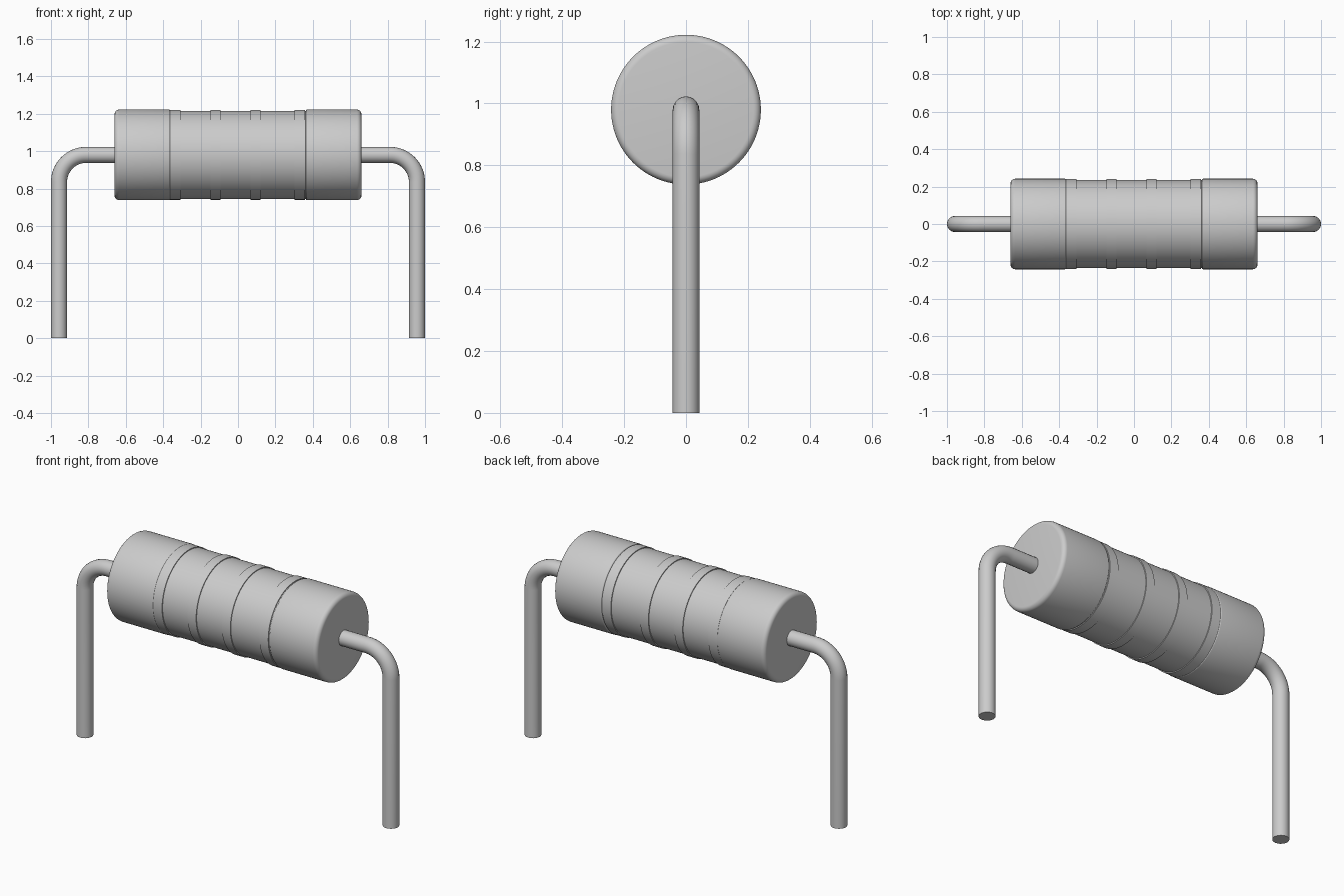
import bpy, bmesh, math

if "Cube" in bpy.data.objects:
    bpy.data.objects.remove(bpy.data.objects["Cube"], do_unlink=True)

AXIS_Z = 0.98      # height of the body's axis
WIRE_R = 0.043
WIRE_X = 0.957
BEND = 0.145

grey = bpy.data.materials.new("light_grey")
grey.use_nodes = True
grey.diffuse_color = (0.6, 0.6, 0.6, 1)
grey.node_tree.nodes["Principled BSDF"].inputs["Base Color"].default_value = (0.6, 0.6, 0.6, 1)


def finish(obj):
    obj.data.materials.clear()
    obj.data.materials.append(grey)
    bpy.ops.object.select_all(action='DESELECT')
    obj.select_set(True)
    bpy.context.view_layer.objects.active = obj
    bpy.ops.object.shade_smooth_by_angle(angle=math.radians(32))


def lathe(name, profile, steps=96):
    """Spin (x, radius) points around the body's axis and close both ends."""
    bm = bmesh.new()
    rings = []
    for x, r in profile:
        rings.append([bm.verts.new((x, r * math.cos(math.tau * i / steps),
                                    AXIS_Z + r * math.sin(math.tau * i / steps)))
                      for i in range(steps)])
    for a, b in zip(rings, rings[1:]):
        for i in range(steps):
            j = (i + 1) % steps
            bm.faces.new((a[i], a[j], b[j], b[i]))
    bm.faces.new(rings[0])
    bm.faces.new(rings[-1])
    bmesh.ops.recalc_face_normals(bm, faces=bm.faces)
    mesh = bpy.data.meshes.new(name)
    bm.to_mesh(mesh)
    bm.free()
    obj = bpy.data.objects.new(name, mesh)
    bpy.context.collection.objects.link(obj)
    finish(obj)


def corner(x, r, size, sx, steps=6):
    """Rounded outer corner at (x, r); sx is the side the end face looks to."""
    return [(x - sx * size * (1 - math.sin(t)), r - size * (1 - math.cos(t)))
            for t in (math.pi / 2 * i / steps for i in range(steps + 1))]


# Core of the body
lathe("body_core", [(-0.4, 0.235), (0.4, 0.235)])

# Raised bands
for name, start, end in (("right_outer_band", -0.364, -0.307),
                         ("right_inner_band", -0.147, -0.094),
                         ("left_inner_band", 0.067, 0.12),
                         ("left_outer_band", 0.302, 0.357)):
    lathe(name, [(start, 0.24), (end, 0.24)])

# End caps with rounded rims, and bent wire leads
for side, s in (("left", 1), ("right", -1)):
    inner = corner(s * 0.362, 0.242, 0.008, -s)[::-1]
    outer = corner(s * 0.66, 0.242, 0.024, s)
    lathe(side + "_end_cap", inner + outer)

    path = [(s * 0.6, AXIS_Z)]
    for i in range(17):
        t = math.pi / 2 * i / 16
        path.append((s * (WIRE_X - BEND + BEND * math.sin(t)),
                     AXIS_Z - BEND + BEND * math.cos(t)))
    path.append((s * WIRE_X, 0))
    curve = bpy.data.curves.new(side + "_wire_lead", 'CURVE')
    curve.dimensions = '3D'
    curve.bevel_depth = WIRE_R
    curve.bevel_resolution = 8
    curve.use_fill_caps = True
    spline = curve.splines.new('POLY')
    spline.points.add(len(path) - 1)
    for point, (x, z) in zip(spline.points, path):
        point.co = (x, 0, z, 1)
    wire = bpy.data.objects.new(side + "_wire_lead", curve)
    bpy.context.collection.objects.link(wire)
    bpy.ops.object.select_all(action='DESELECT')
    wire.select_set(True)
    bpy.context.view_layer.objects.active = wire
    bpy.ops.object.convert(target='MESH')
    finish(bpy.context.view_layer.objects.active)
